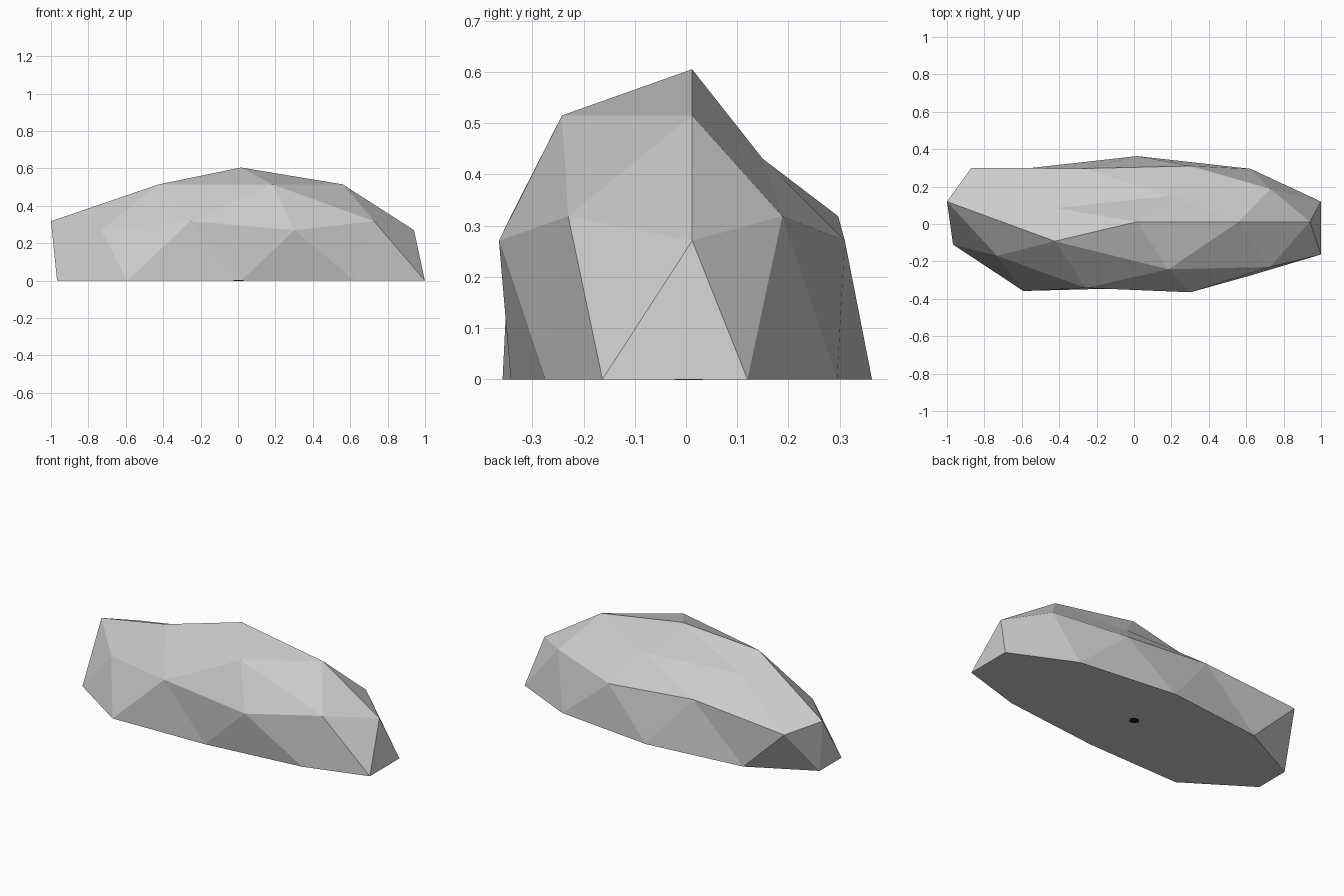
import bpy, bmesh, math

if "Cube" in bpy.data.objects:
    bpy.data.objects.remove(bpy.data.objects["Cube"])

SCALE_X, SHIFT_X, SCALE_Z = 1.034, 0.016, 0.605

# Rock: upper half of a faceted icosphere, stretched, with each ring's depth shaped by hand
bm = bmesh.new()
bmesh.ops.create_icosphere(bm, subdivisions=2, radius=1.0)
bmesh.ops.delete(bm, geom=[v for v in bm.verts if v.co.z < -0.05], context='VERTS')

# Depth (y) of every ring point, counter-clockwise starting at +x
ring_depths = {
    1.0: [0.012],
    0.851: [0.012, 0.15, 0.085, -0.092, -0.242],
    0.526: [0.188, 0.297, 0.12, -0.342, -0.23],
    0.447: [0.012, 0.31, 0.30, -0.17, -0.365],
    0.0: [0.12, 0.295, 0.363, 0.295, 0.10, -0.11, -0.358, -0.342, -0.275, -0.163],
}
# Dents and bulges: (ring, index) -> new x, z
tweaks = {
    (0.851, 1): (0.18, 0.43),
    (0.851, 2): (-0.42, 0.44),
    (0.526, 2): (-1.0, 0.318),
    (0.447, 2): (-0.87, 0.268),
}


def angle(v):
    return (math.atan2(v.co.y, v.co.x) + 0.1) % math.tau


rings = {h: sorted((v for v in bm.verts if abs(v.co.z - h) < 0.03), key=angle)
         for h in ring_depths}
for h, depths in ring_depths.items():
    for i, (v, y) in enumerate(zip(rings[h], depths)):
        x, z = tweaks.get((h, i), (v.co.x * SCALE_X + SHIFT_X, h * SCALE_Z))
        v.co = (x, y, z)

# Flat underside
bmesh.ops.holes_fill(bm, edges=[e for e in bm.edges if e.is_boundary], sides=0)
bmesh.ops.recalc_face_normals(bm, faces=bm.faces)
mesh = bpy.data.meshes.new("rock")
bm.to_mesh(mesh)
bm.free()
rock = bpy.data.objects.new("rock", mesh)
bpy.context.collection.objects.link(rock)

# Small dark spot under the rock
bpy.ops.mesh.primitive_cylinder_add(vertices=12, radius=0.027, depth=0.002,
                                    location=(0.003, 0.005, 0))
spot = bpy.context.object
spot.name = "underside_spot"
black = bpy.data.materials.new("black")
black.diffuse_color = (0.01, 0.008, 0.005, 1)
black.use_nodes = True
black.node_tree.nodes["Principled BSDF"].inputs["Base Color"].default_value = black.diffuse_color
spot.data.materials.append(black)
